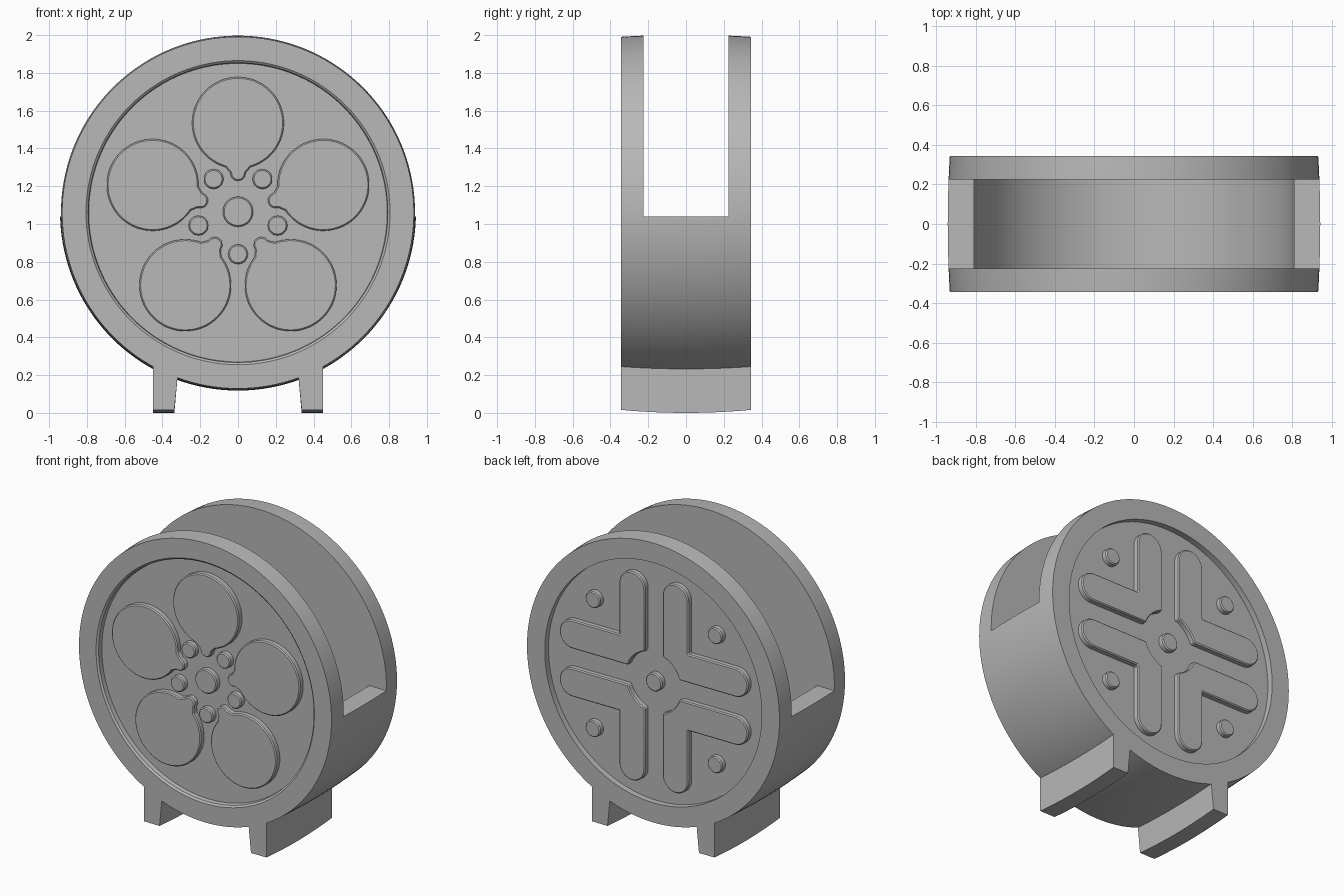
import bpy, bmesh, math
from math import sin, cos, pi, radians, sqrt

cube = bpy.data.objects.get("Cube")
if cube:
    bpy.data.objects.remove(cube, do_unlink=True)

CZ = 1.06        # height of the drum's axis
HALF = 0.345     # half depth of the drum
FLOOR = 0.305    # depth of the recessed faces
FLUSH = 0.342    # top of the raised details

grey = bpy.data.materials.new("plain grey")
grey.use_nodes = True
grey.diffuse_color = (0.48, 0.48, 0.48, 1)
grey.node_tree.nodes["Principled BSDF"].inputs["Base Color"].default_value = grey.diffuse_color


def add_object(name, bm):
    bmesh.ops.recalc_face_normals(bm, faces=bm.faces[:])
    mesh = bpy.data.meshes.new(name)
    bm.to_mesh(mesh)
    bm.free()
    mesh.materials.append(grey)
    obj = bpy.data.objects.new(name, mesh)
    bpy.context.collection.objects.link(obj)
    return obj


def activate(obj):
    bpy.ops.object.select_all(action='DESELECT')
    obj.select_set(True)
    bpy.context.view_layer.objects.active = obj


def smooth(obj):
    activate(obj)
    bpy.ops.object.shade_smooth_by_angle(angle=radians(30))


def loft(name, rings):
    """Skin a row of equal closed outlines and cap both ends."""
    bm = bmesh.new()
    loops = [[bm.verts.new(p) for p in ring] for ring in rings]
    for a, b in zip(loops, loops[1:]):
        for i in range(len(a)):
            j = (i + 1) % len(a)
            bm.faces.new((a[i], a[j], b[j], b[i]))
    bm.faces.new(loops[0])
    bm.faces.new(loops[-1])
    return add_object(name, bm)


def plate(name, outline, y0, y1):
    return loft(name, [[(x, y, z) for x, z in outline] for y in (y0, y1)])


def arc(cx, cz, r, start, end, steps):
    angles = [radians(start + (end - start) * i / steps) for i in range(steps + 1)]
    return [(cx + r * cos(a), cz + r * sin(a)) for a in angles]


def raised(name, outline, side):
    """Raised detail on the front (side -1) or back (side 1) face."""
    obj = plate(name, outline, side * (FLOOR - 0.02), side * FLUSH)
    bevel = obj.modifiers.new("edge", 'BEVEL')
    bevel.width = 0.007
    bevel.segments = 1
    bevel.limit_method = 'ANGLE'
    bevel.angle_limit = radians(40)
    activate(obj)
    bpy.ops.object.modifier_apply(modifier=bevel.name)
    smooth(obj)


def knob(name, x, z, r, side):
    raised(name, arc(x, z, r, 0, 350, 35), side)


# Drum: slightly barrelled, with a recessed face at both ends
rim = [(0.79, -FLOOR), (0.793, -0.335), (0.805, -HALF)]
for i in range(13):
    y = -HALF + 2 * HALF * i / 12
    rim.append((0.942 - 0.011 * (y / HALF) ** 2, y))
rim += [(0.80, HALF), (0.80, FLOOR)]
drum = loft("drum", [[(x, y, z) for x, z in arc(0, CZ, r, 0, 357.5, 143)] for r, y in rim])

# Open slot over the top half, continuing as a round bowl below
LEDGE = 1.04
slot_outline = [(1.2, LEDGE), (1.2, 2.3), (-1.2, 2.3), (-1.2, LEDGE)]
slot_outline += arc(0, LEDGE, 0.81, 180, 360, 72)
slot = plate("slot_cutter", slot_outline, -0.225, 0.225)
cut = drum.modifiers.new("slot", 'BOOLEAN')
cut.operation = 'DIFFERENCE'
cut.solver = 'EXACT'
cut.object = slot
activate(drum)
bpy.ops.object.modifier_apply(modifier=cut.name)
bpy.data.objects.remove(slot, do_unlink=True)
smooth(drum)

# Feet: tapered legs running front to back with a gently curved sole
for side, label in ((1, "left"), (-1, "right")):
    rings = []
    for i in range(13):
        y = -HALF + 2 * HALF * i / 12
        sole = 0.016 * (y / HALF) ** 2
        section = [(0.45, sole), (0.45, 0.25), (0.32, 0.19), (0.337, sole)]
        rings.append([(side * x, y, z) for x, z in section])
    smooth(loft(label + "_foot", rings))

# Front: five large discs with a small tab towards the hub
tab = [(-0.042, -0.262), (-0.036, -0.285), (-0.022, -0.301), (0, -0.307)]
tab += [(-x, z) for x, z in reversed(tab[:-1])]
disc = arc(0, 0, 0.243, -74, 254, 80) + tab
for k in range(5):
    t = radians(72 * k)
    outline = [(x * cos(t) - (z + 0.475) * sin(t), CZ + x * sin(t) + (z + 0.475) * cos(t))
               for x, z in disc]
    raised("front_disc", outline, -1)
    a = t - pi / 2
    knob("front_small_knob", 0.22 * cos(a), CZ + 0.22 * sin(a), 0.052, -1)
knob("front_hub", 0, CZ + 0.005, 0.08, -1)

# Back: four L-shaped ribs around a round clearing, one knob in each corner
MID, W, END, CLEAR = 0.16, 0.095, 0.60, 0.2
lo, hi = MID - W, MID + W
edge = math.degrees(math.asin(lo / CLEAR))
rib = arc(MID, END, W, 180, 0, 20) + [(hi, hi)]
rib += arc(END, MID, W, 90, -90, 20)
rib += arc(0, 0, CLEAR, edge, 90 - edge, 12)
for sx in (1, -1):
    for sz in (1, -1):
        raised("back_rib", [(sx * x, CZ + sz * z) for x, z in rib], 1)
        knob("back_knob", sx * 0.45, CZ + sz * 0.43, 0.055, 1)
knob("back_hub", 0, CZ, 0.06, 1)
